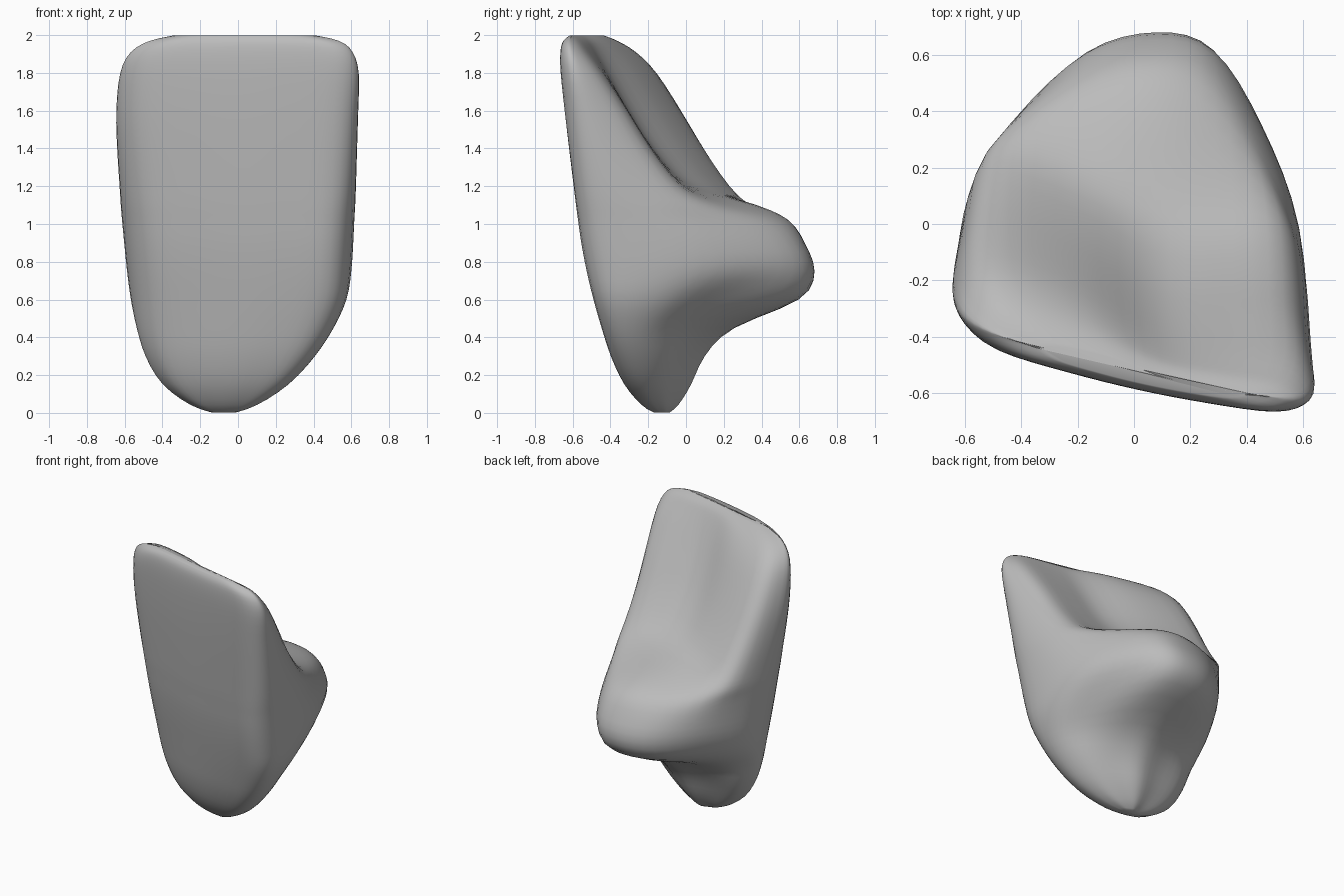
import bpy
from mathutils import Vector

cube = bpy.data.objects.get("Cube")
if cube:
    bpy.data.objects.remove(cube, do_unlink=True)

# Cross-sections: height, min x, max x, front y, back y at the +x ridge, middle, -x ridge
SECTIONS = [
    (0.0, -0.13, -0.02, -0.16, -0.11, -0.09, -0.11),
    (0.04, -0.25, 0.1, -0.22, -0.11, -0.04, -0.07),
    (0.15, -0.4, 0.27, -0.3, -0.11, 0.03, -0.03),
    (0.3, -0.49, 0.41, -0.36, -0.09, 0.1, 0.03),
    (0.45, -0.535, 0.51, -0.4, -0.04, 0.25, 0.1),
    (0.6, -0.565, 0.58, -0.435, 0.15, 0.61, 0.29),
    (0.75, -0.585, 0.605, -0.465, 0.35, 0.685, 0.37),
    (0.9, -0.6, 0.615, -0.49, 0.32, 0.63, 0.37),
    (1.02, -0.612, 0.62, -0.505, 0.2, 0.55, 0.35),
    (1.1, -0.62, 0.623, -0.515, 0.08, 0.38, 0.31),
    (1.2, -0.627, 0.626, -0.526, -0.05, 0.04, 0.23),
    (1.4, -0.64, 0.632, -0.547, -0.2, -0.16, 0.1),
    (1.6, -0.645, 0.638, -0.567, -0.32, -0.29, -0.02),
    (1.8, -0.625, 0.642, -0.585, -0.45, -0.4, -0.15),
    (1.91, -0.57, 0.61, -0.59, -0.53, -0.46, -0.26),
    (1.97, -0.47, 0.54, -0.585, -0.57, -0.5, -0.36),
    (2.0, -0.33, 0.4, -0.565, -0.6, -0.54, -0.44),
]


def ring(z, x0, x1, front, ridge_l, middle, ridge_r):
    """Control points of one section, counter-clockwise from the front corner."""
    c, w = (x0 + x1) / 2, (x1 - x0) / 2
    bow = (0.04 + 0.03 * (2 - z)) * w / 0.6
    bulge = min(max((middle - ridge_r) * 4, 0), 1)
    mix_l = 0.5 + 0.32 * bulge
    mix_r = 0.4 + 0.38 * bulge

    def face(t):
        return front - 0.22 * w * t + bow * t * t
    pts = [(t, face(t)) for t in (-0.8, -0.4, 0, 0.4, 0.8)]
    pts += [(0.98, face(1) * 0.85 + ridge_l * 0.15 + 0.02),
            (0.98 - 0.02 * bulge, face(1) * 0.4 + ridge_l * 0.6),
            (0.84 - 0.1 * bulge, ridge_l),
            (0.46, ridge_l * (1 - mix_l) + middle * mix_l),
            (0.12, middle),
            (-0.3, ridge_r * (1 - mix_r) + middle * mix_r),
            (-0.8 + 0.08 * bulge, ridge_r),
            (-0.98, ridge_r * 0.55 + face(-1) * 0.45),
            (-0.98, ridge_r * 0.15 + face(-1) * 0.85 + 0.02)]
    return [Vector((c + w * t, y, z)) for t, y in pts]


def smooth_path(points, steps, closed):
    """Catmull-Rom curve through the points."""
    n = len(points)

    def at(i):
        return points[i % n] if closed else points[min(max(i, 0), n - 1)]
    out = []
    for i in range(n if closed else n - 1):
        a, b, c, d = (at(i + k) for k in (-1, 0, 1, 2))
        for s in range(steps):
            t = s / steps
            out.append(b + (c - a) * (t / 2)
                       + (a * 2 - b * 5 + c * 4 - d) * (t * t / 2)
                       + (b * 3 - a - c * 3 + d) * (t ** 3 / 2))
    return out if closed else out + [points[-1]]


# Loft the crown surface through all sections
rings = [smooth_path(ring(*s), 4, True) for s in SECTIONS]
columns = [smooth_path(list(col), 3, False) for col in zip(*rings)]
n, rows = len(columns), len(columns[0])
verts = [columns[i][j] for j in range(rows) for i in range(n)]
faces = [(j * n + i, j * n + (i + 1) % n, (j + 1) * n + (i + 1) % n, (j + 1) * n + i)
         for j in range(rows - 1) for i in range(n)]
faces += [tuple(reversed(range(n))), tuple(range((rows - 1) * n, rows * n))]

mesh = bpy.data.meshes.new("tooth_crown")
mesh.from_pydata(verts, [], faces)
mesh.polygons.foreach_set("use_smooth", [True] * len(faces))
crown = bpy.data.objects.new("tooth_crown", mesh)
bpy.context.collection.objects.link(crown)

# Soften the loft
relax = crown.modifiers.new("relax", 'SMOOTH')
relax.factor = 0.5
relax.iterations = 4

# Single grey material
grey = bpy.data.materials.new("plain_grey")
grey.use_nodes = True
color = (0.5, 0.5, 0.5, 1)
grey.diffuse_color = color
grey.node_tree.nodes["Principled BSDF"].inputs["Base Color"].default_value = color
mesh.materials.append(grey)
